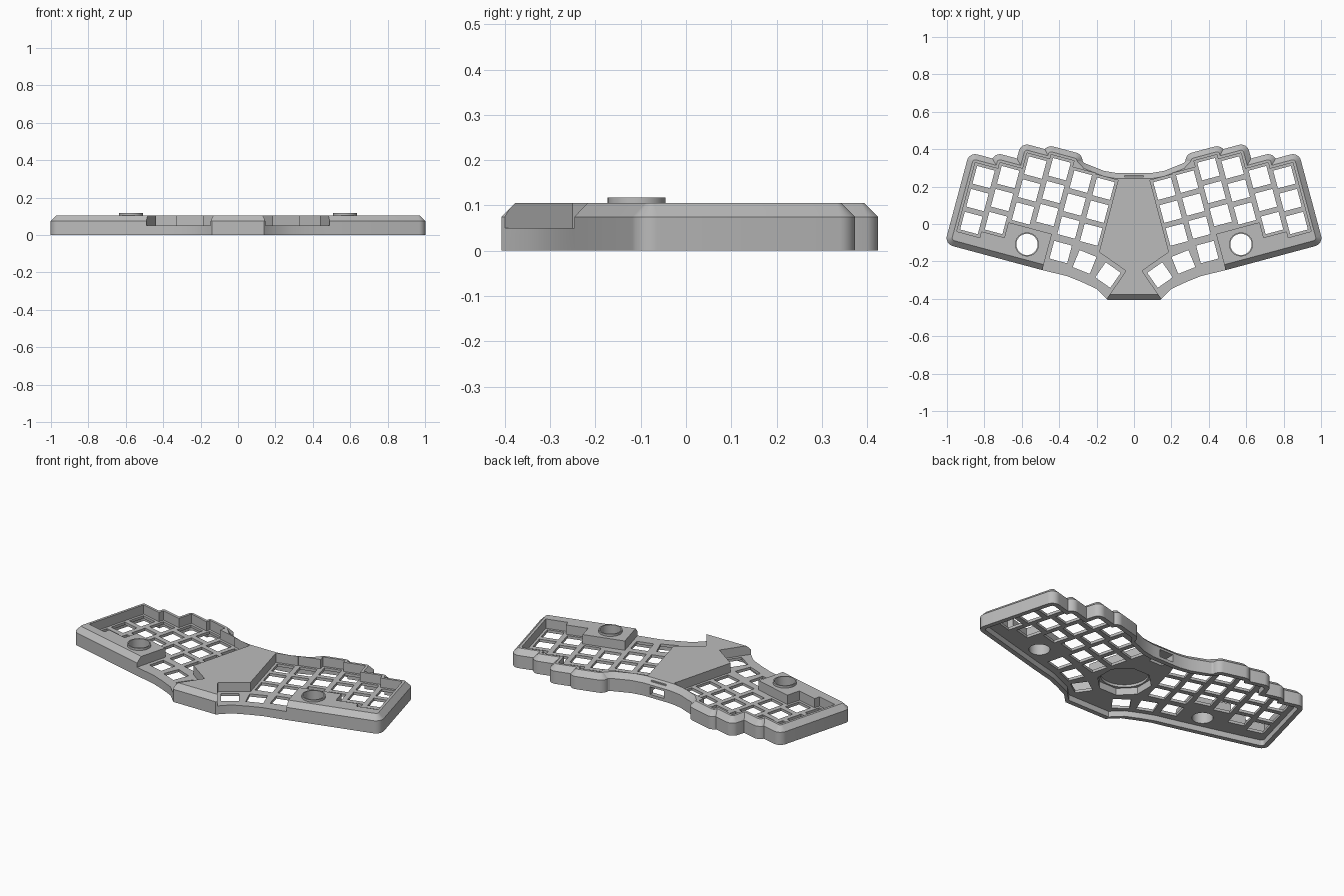
import bpy, bmesh
from math import sin, cos, asin, pi, radians
from mathutils import Vector, Matrix

if "Cube" in bpy.data.objects:
    bpy.data.objects.remove(bpy.data.objects["Cube"])

grey = bpy.data.materials.new("plain_grey")
grey.use_nodes = True
grey.diffuse_color = (0.5, 0.5, 0.5, 1)
grey.node_tree.nodes["Principled BSDF"].inputs["Base Color"].default_value = (0.5, 0.5, 0.5, 1)

TILT = radians(15)
PITCH = 0.127
HALF = PITCH / 2
HOLE = 0.049
INNER = 0.143                                    # inner side of the innermost column
TOPS = [0.14, 0.145, 0.18, 0.155, 0.068, 0.034]  # top key of each column, inner to outer
RIM, CHAMFER = 0.045, 0.03
PLATE, TOP = 0.05, 0.105
KNOB = (0.572, -0.109)


def world(u, v):
    """Tilted key frame of the +x half to model x, y."""
    return (u * cos(TILT) - v * sin(TILT), u * sin(TILT) + v * cos(TILT))


def mirrored(points):
    return [(-x, y) for x, y in reversed(points)]


def prism(bm, layers):
    """Solid through (points, z) layers of equal length."""
    rings = [[bm.verts.new((x, y, z)) for x, y in pts] for pts, z in layers]
    bm.faces.new(rings[0][::-1])
    bm.faces.new(rings[-1])
    n = len(rings[0])
    for a, b in zip(rings, rings[1:]):
        for i in range(n):
            j = (i + 1) % n
            bm.faces.new((a[i], a[j], b[j], b[i]))


def solid(name, shapes):
    bm = bmesh.new()
    for layers in shapes:
        prism(bm, layers)
    bmesh.ops.recalc_face_normals(bm, faces=bm.faces)
    mesh = bpy.data.meshes.new(name)
    bm.to_mesh(mesh)
    bm.free()
    mesh.materials.append(grey)
    obj = bpy.data.objects.new(name, mesh)
    bpy.context.collection.objects.link(obj)
    return obj


def both_sides(points, z0, z1):
    return [[(p, z0), (p, z1)] for p in (points, mirrored(points))]


def disc(x, y, r, n=48, turn=0.0):
    return [(x + r * cos(turn + 2 * pi * i / n), y + r * sin(turn + 2 * pi * i / n)) for i in range(n)]


def box(x0, x1, y0, y1):
    return [(x0, y0), (x1, y0), (x1, y1), (x0, y1)]


def square(x, y, turn):
    rot = Matrix.Rotation(turn, 2)
    return [tuple(Vector((x, y)) + rot @ Vector((a * HOLE, b * HOLE)))
            for a, b in ((-1, -1), (1, -1), (1, 1), (-1, 1))]


def arc(u, v, r, start, end, n=8):
    return [(u + r * cos(start + (end - start) * i / n), v + r * sin(start + (end - start) * i / n))
            for i in range(n + 1)]


def outline(d):
    """Whole case outline, moved inward by d."""
    r = RIM - d
    pts = [(x, y - d) for x, y in ((0.09, 0.272), (0.16, 0.284), (0.22, 0.308), (0.268, 0.327))]
    uv = arc(INNER + 2 * PITCH, TOPS[2] + HALF, r, radians(165), pi / 2)
    for i in range(2, 5):
        # scalloped step from one column to the next
        u, v, drop = INNER + (i + 1) * PITCH, TOPS[i] + HALF, TOPS[i] - TOPS[i + 1]
        end = asin(max(0, (r - drop) / r))
        uv += arc(u, v, r, pi / 2, end)[:-1] + [(u + r * cos(end), v - drop + r)]
    edge = INNER + 6 * PITCH
    uv += arc(edge, TOPS[5] + HALF, r, pi / 2, 0)
    uv += arc(edge, -0.32, r, 0, -pi / 2)
    uv.append((0.41, -0.365 + d))
    pts += [world(u, v) for u, v in uv]
    pts += [(x, y + d) for x, y in ((0.36, -0.278), (0.28, -0.31), (0.2, -0.347), (0.139, -0.407))]
    return pts + mirrored(pts)


# Case body with chamfered top edge
case = solid("keyboard_case", [[(outline(0), 0), (outline(0), 0.075), (outline(CHAMFER), TOP)]])

# Recess around the keys, stepped by column and open at the thumb side
steps = []
for i, t in enumerate(TOPS):
    steps += [(INNER + i * PITCH, t + HALF), (INNER + (i + 1) * PITCH, t + HALF)]
for i in (5, 4):
    low = TOPS[i] + HALF - 3 * PITCH
    steps += [(INNER + (i + 1) * PITCH, low), (INNER + i * PITCH, low)]
steps += [(INNER + 4 * PITCH, -0.165), (0.41, -0.165), (0.41, -0.5)]
recess = [world(u, v) for u, v in steps] + [(0.22, -0.507), (0.043, -0.251), (0.187, -0.15)]
key_recess = solid("key_recess", both_sides(recess, PLATE, 0.2))

# Hollow underside and the pocket below the centre island
underside = solid("underside", [[(outline(0.028), -0.1), (outline(0.028), 0.034)]])
centre_pocket = solid("centre_pocket", [[(disc(0, -0.08, 0.15, 8, pi / 8), -0.1),
                                         (disc(0, -0.08, 0.15, 8, pi / 8), 0.075)]])
round_pocket = solid("round_pocket", [[(disc(0, -0.08, 0.13), 0.05), (disc(0, -0.08, 0.13), 0.09)]])

# Key holes: three per column and three for the thumb
holes = []
for i, t in enumerate(TOPS):
    for row in range(3):
        x, y = world(INNER + (i + 0.5) * PITCH, t - row * PITCH)
        holes += both_sides(square(x, y, TILT), -0.1, 0.2)
for x, y, turn in ((0.392, -0.15, 15), (0.264, -0.203, 22), (0.139, -0.273, 35)):
    holes += both_sides(square(x, y, radians(turn)), -0.1, 0.2)
key_holes = solid("key_holes", holes)

# Knob collars and their bores
collars = solid("knob_collars", both_sides(disc(*KNOB, 0.064), 0.08, 0.118))
bores = solid("knob_bores", both_sides(disc(*KNOB, 0.057), -0.1, 0.2))

# Cable port at the back and the shallow notch above it
port = solid("cable_port", [[(box(-0.045, 0.045, 0.18, 0.4), 0.018), (box(-0.045, 0.045, 0.18, 0.4), 0.062)]])
notch = solid("port_notch", [[(box(-0.05, 0.05, 0.252, 0.4), 0.088), (box(-0.05, 0.05, 0.252, 0.4), 0.2)]])

steps = [(key_recess, 'DIFFERENCE'), (underside, 'DIFFERENCE'), (centre_pocket, 'DIFFERENCE'),
         (round_pocket, 'DIFFERENCE'), (key_holes, 'DIFFERENCE'), (collars, 'UNION'),
         (bores, 'DIFFERENCE'), (port, 'DIFFERENCE'), (notch, 'DIFFERENCE')]
for tool, operation in steps:
    mod = case.modifiers.new(tool.name, 'BOOLEAN')
    mod.object, mod.operation, mod.solver = tool, operation, 'EXACT'
    tool.hide_render = True

# Bake the cuts and drop the cutters
bpy.context.view_layer.update()
baked = bpy.data.meshes.new_from_object(case.evaluated_get(bpy.context.evaluated_depsgraph_get()))
case.modifiers.clear()
case.data = baked
baked.materials.clear()
baked.materials.append(grey)
baked.polygons.foreach_set("material_index", [0] * len(baked.polygons))
for tool, _ in steps:
    bpy.data.objects.remove(tool)

bpy.ops.object.select_all(action='DESELECT')
case.select_set(True)
bpy.context.view_layer.objects.active = case
bpy.ops.object.shade_smooth_by_angle(angle=radians(25))
